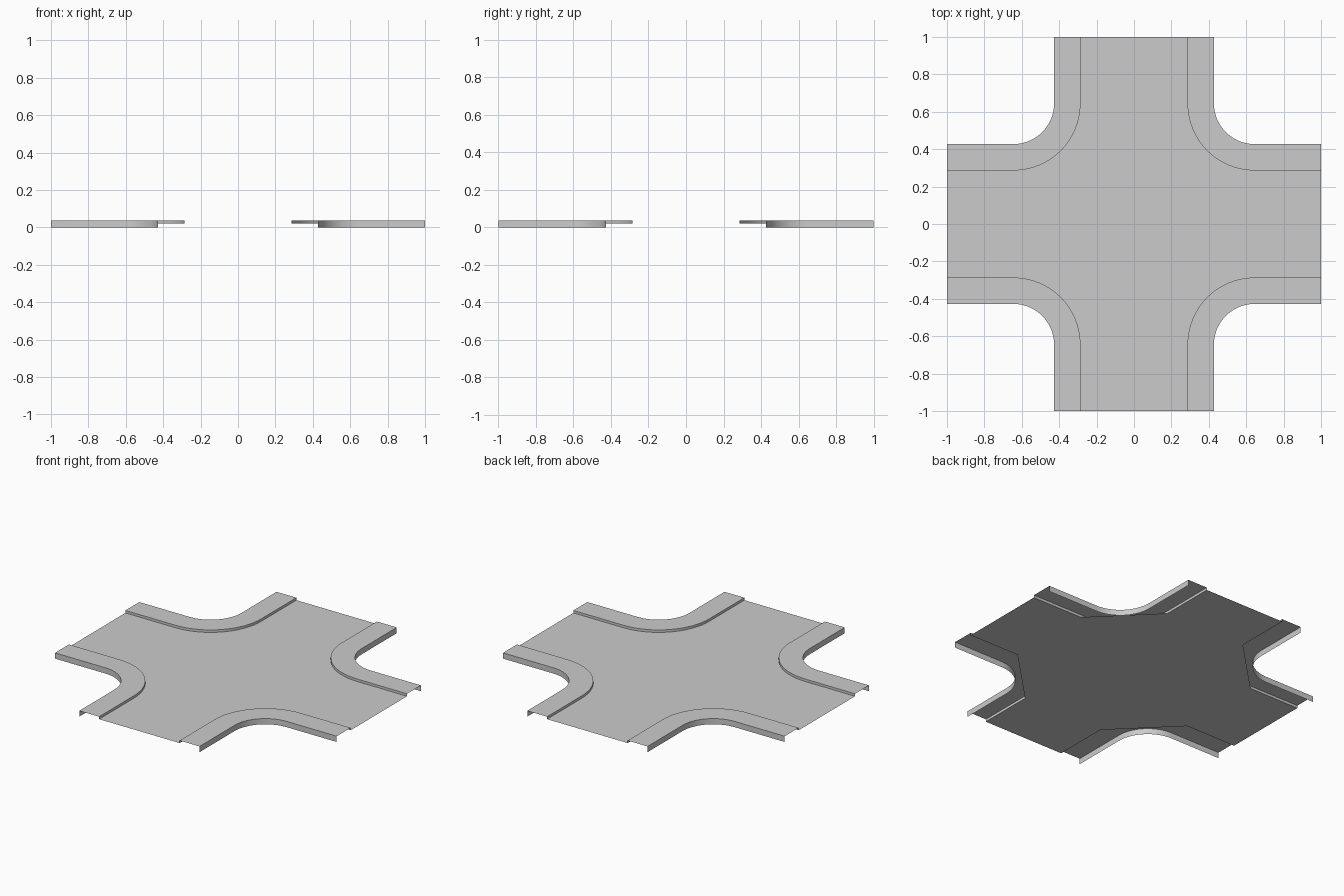
import bpy, bmesh
from math import sin, cos, pi

if "Cube" in bpy.data.objects:
    bpy.data.objects.remove(bpy.data.objects["Cube"])

OUTER, INNER = 0.427, 0.286      # pavement edges, measured from the road axis
BEND = 0.645                     # centre of the rounded corners
TOP, ROAD = 0.037, 0.021         # pavement and road heights
SEGS = 16


def make_object(name, bm):
    mesh = bpy.data.meshes.new(name)
    bm.to_mesh(mesh)
    bm.free()
    ob = bpy.data.objects.new(name, mesh)
    bpy.context.collection.objects.link(ob)
    return ob


def turn(x, y, k):
    for _ in range(k):
        x, y = -y, x
    return x, y


def corner_path(offset):
    # straight, quarter bend, straight
    r = BEND - offset
    arc = [(BEND - r * sin(a), BEND - r * cos(a))
           for a in (pi / 2 * i / SEGS for i in range(SEGS + 1))]
    return [(1, offset)] + arc + [(offset, 1)]


# Kerbed pavements: outer wall, flat top and inner lip swept round each corner
profile = [(OUTER, 0), (OUTER, TOP), (INNER, TOP), (INNER, ROAD)]
for k, label in enumerate(("back_right", "back_left", "front_left", "front_right")):
    bm = bmesh.new()
    rows = [[bm.verts.new((*turn(x, y, k), z)) for x, y in corner_path(off)]
            for off, z in profile]
    for a, b in zip(rows, rows[1:]):
        for i in range(len(a) - 1):
            bm.faces.new((a[i], a[i + 1], b[i + 1], b[i]))
    ob = make_object("pavement_" + label, bm)
    bpy.ops.object.select_all(action='DESELECT')
    bpy.context.view_layer.objects.active = ob
    ob.select_set(True)
    bpy.ops.object.shade_smooth_by_angle()

# Road surface: a cross whose inner corners are cut diagonally under the pavements
bm = bmesh.new()
corner = [(1, INNER), (BEND, INNER), (INNER, BEND), (INNER, 1)]
quads = [[bm.verts.new((*turn(x, y, k), ROAD)) for x, y in corner] for k in range(4)]
bm.faces.new([q[i] for q in quads for i in (1, 2)])
for k in range(4):
    a, b = quads[k], quads[(k + 1) % 4]
    bm.faces.new((a[2], a[3], b[0], b[1]))
bmesh.ops.recalc_face_normals(bm, faces=bm.faces)
if sum(f.normal.z for f in bm.faces) < 0:
    bmesh.ops.reverse_faces(bm, faces=bm.faces)
make_object("road_surface", bm)
